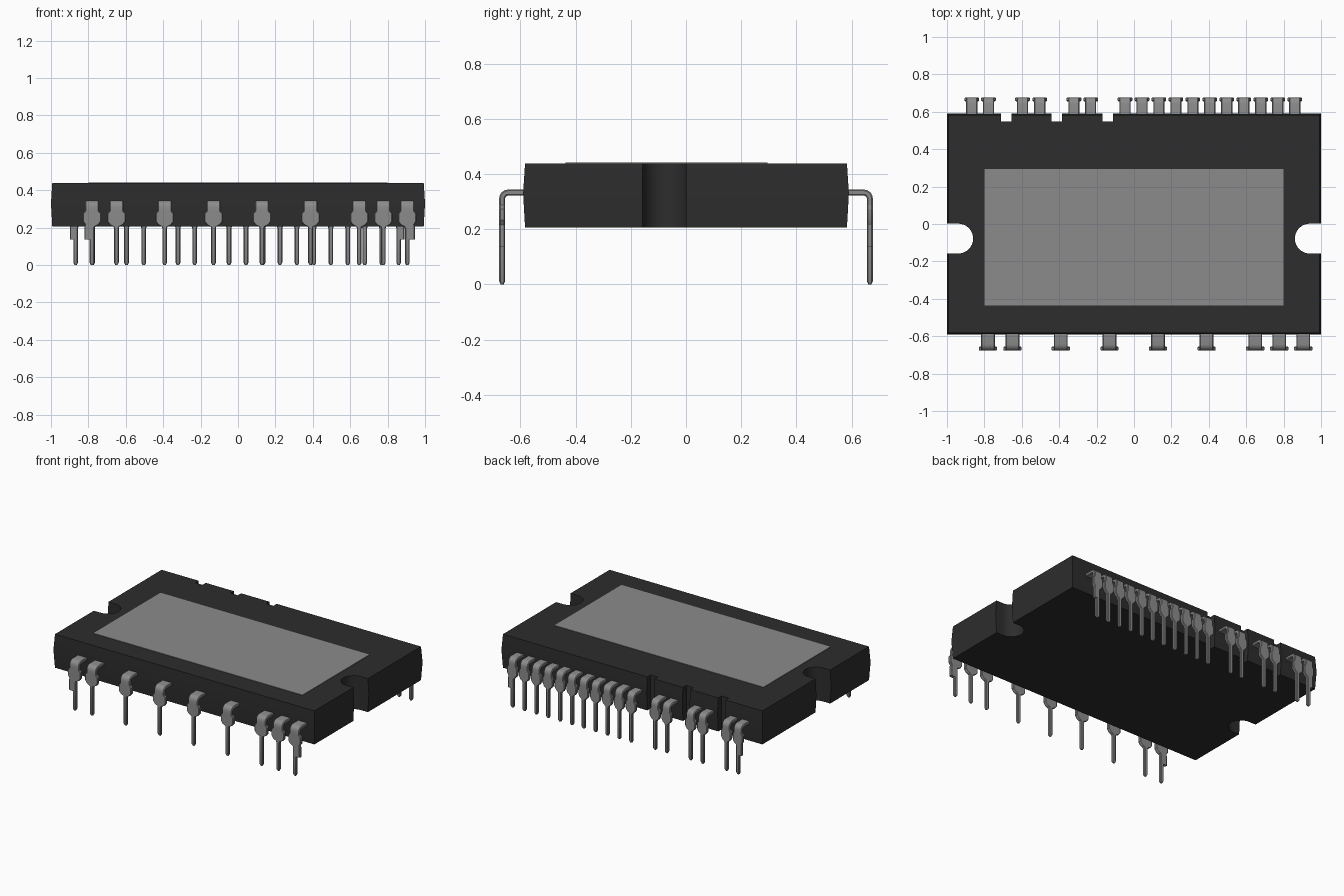
import bpy, bmesh, math

if "Cube" in bpy.data.objects:
    bpy.data.objects.remove(bpy.data.objects["Cube"])


def material(name, value):
    m = bpy.data.materials.new(name)
    m.use_nodes = True
    col = (value, value, value, 1)
    m.diffuse_color = col
    m.node_tree.nodes["Principled BSDF"].inputs["Base Color"].default_value = col
    return m


BLACK = material("black resin", 0.026)
METAL = material("grey metal", 0.26)


def loft(name, rings, mat):
    """Closed solid skinned through rings of equal point count."""
    bm = bmesh.new()
    loops = [[bm.verts.new(p) for p in r] for r in rings]
    n = len(loops[0])
    for a, b in zip(loops, loops[1:]):
        for i in range(n):
            j = (i + 1) % n
            bm.faces.new((a[i], a[j], b[j], b[i]))
    bm.faces.new(loops[0][::-1])
    bm.faces.new(loops[-1])
    bmesh.ops.recalc_face_normals(bm, faces=bm.faces)
    me = bpy.data.meshes.new(name)
    bm.to_mesh(me)
    bm.free()
    me.materials.append(mat)
    ob = bpy.data.objects.new(name, me)
    bpy.context.collection.objects.link(ob)
    bpy.ops.object.select_all(action='DESELECT')
    bpy.context.view_layer.objects.active = ob
    ob.select_set(True)
    bpy.ops.object.shade_smooth_by_angle(angle=math.radians(30))
    return ob


# Body outline: rectangle with screw slots in both ends and key notches at the back
SLOT_Y, SLOT_R, SLOT_X = -0.078, 0.08, 0.94
NOTCHES = [(-0.71, -0.655), (-0.44, -0.385), (-0.168, -0.112)]


def body_outline(inset, z):
    X, Y = 1 - inset, 0.59 - inset

    def slot(side):
        pts = [(side * X, SLOT_Y - side * SLOT_R)]
        for i in range(17):
            a = -math.pi / 2 + math.pi * i / 16
            pts.append((side * (SLOT_X - SLOT_R * math.cos(a)),
                        SLOT_Y + side * SLOT_R * math.sin(a)))
        return pts + [(side * X, SLOT_Y + side * SLOT_R)]

    pts = [(-X, -Y), (X, -Y)] + slot(1) + [(X, Y)]
    for a, b in reversed(NOTCHES):
        pts += [(b, Y), (b, 0.547), (a, 0.547), (a, Y)]
    pts += [(-X, Y)] + slot(-1)
    return [(x, y, z) for x, y in pts]


loft("body", [body_outline(0.007, 0.206), body_outline(0, 0.33),
              body_outline(0.007, 0.438)], BLACK)

# Heat spreader plate on the top
loft("heat_plate", [[(-0.8, -0.437, z), (0.8, -0.437, z), (0.8, 0.295, z), (-0.8, 0.295, z)]
                    for z in (0.434, 0.441)], METAL)

# Pins: one flat strip swept out of the body and bent down
T, LEG, LEG_Y, TAB_Z, BEND = 0.011, 0.0125, 0.666, 0.333, 0.022


def pin(name, x, side, tab, shoulder, outer=0):
    """outer = -1 or 1 adds the short corner web on that side of the leg."""
    web = shoulder - 0.008
    st = [(0.56, TAB_Z, 0, tab, tab, T)]          # y, z, angle, widths -x / +x, half thickness
    for i in range(5):
        a = math.pi / 2 * i / 4
        st.append((LEG_Y - BEND + BEND * math.sin(a),
                   TAB_Z - BEND + BEND * math.cos(a), a, tab, tab, T))
    wl = web if outer < 0 else LEG
    wr = web if outer > 0 else LEG
    down = [(0.288, tab, tab, T), (0.274, shoulder, shoulder, T),
            (0.233, shoulder, shoulder, T), (0.216, tab, tab, T),
            (0.205, max(wl, LEG + 0.003), max(wr, LEG + 0.003), T), (0.195, wl, wr, T)]
    if outer:
        down += [(0.136, wl, wr, T), (0.135, LEG, LEG, T)]
    down += [(0.012, LEG, LEG, T), (0, LEG * 0.5, LEG * 0.5, T * 0.5)]
    st += [(LEG_Y, z, math.pi / 2, l, r, t) for z, l, r, t in down]

    rings = []
    for y, z, a, l, r, t in st:
        c = t * 0.4
        sec = [(-l + c, -t), (r - c, -t), (r, -t + c), (r, t - c),
               (r - c, t), (-l + c, t), (-l, t - c), (-l, -t + c)]
        rings.append([(x + u, side * (y + v * math.sin(a)), z + v * math.cos(a))
                      for u, v in sec])
    return loft(name, rings, METAL)


front_x = [-0.781, -0.65, -0.392, -0.131, 0.128, 0.388, 0.648, 0.777, 0.905]
back_x = [-0.868, -0.778, -0.596, -0.504, -0.321, -0.232]
back_x += [-0.048 + 0.0907 * i for i in range(11)]

for label, xs, side, tab, shoulder in (("front_pin", front_x, -1, 0.037, 0.049),
                                       ("back_pin", back_x, 1, 0.03, 0.039)):
    for i, x in enumerate(xs):
        outer = -1 if i == 0 else (1 if i == len(xs) - 1 else 0)
        pin(f"{label}_{i + 1}", x, side, tab, shoulder, outer)
